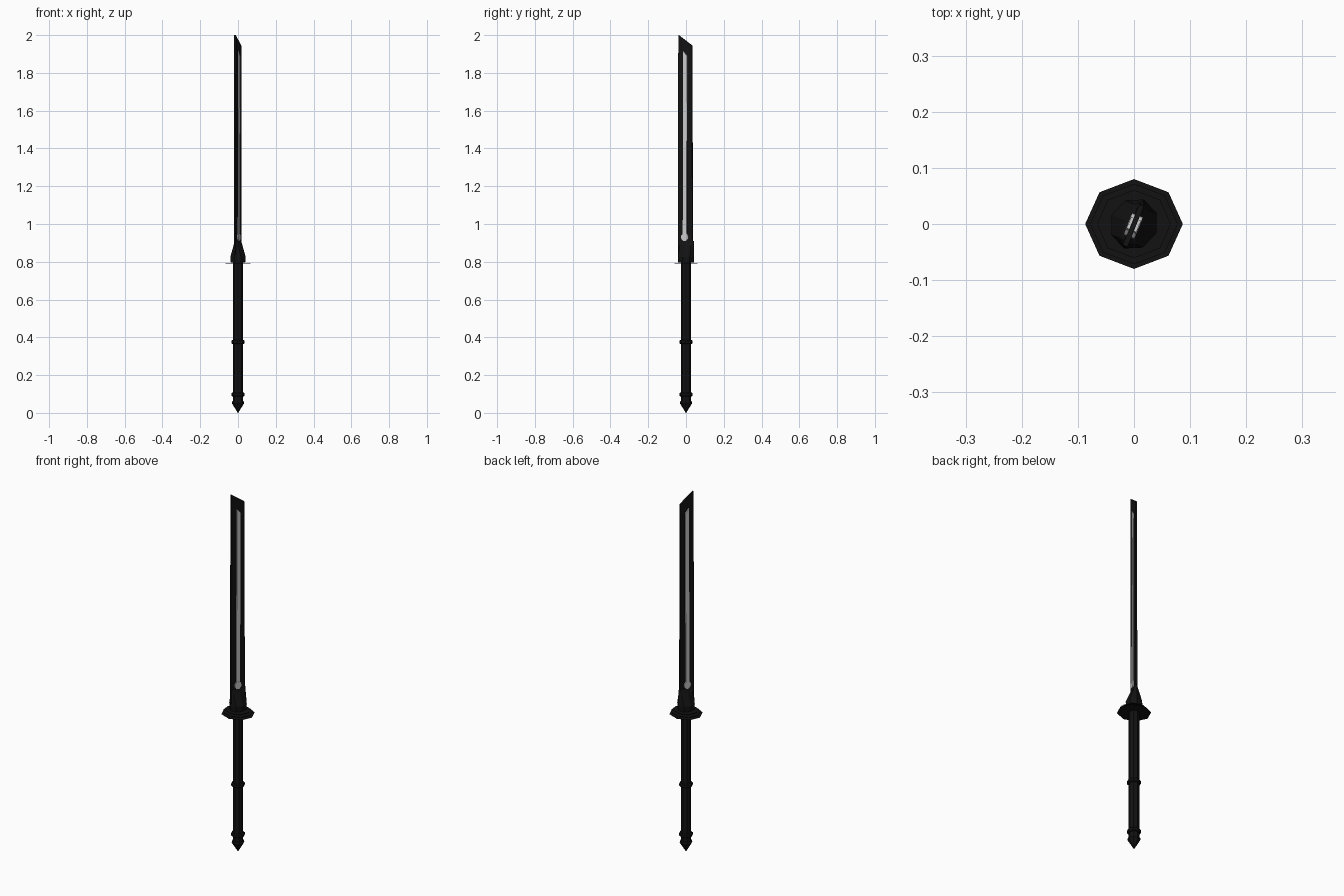
import bpy, bmesh
from math import sin, cos, pi, radians

if "Cube" in bpy.data.objects:
    bpy.data.objects.remove(bpy.data.objects["Cube"])

TWIST = radians(-22)  # blade plane is turned slightly from the y axis


def material(name, color):
    m = bpy.data.materials.new(name)
    m.diffuse_color = color
    m.use_nodes = True
    m.node_tree.nodes["Principled BSDF"].inputs["Base Color"].default_value = m.diffuse_color
    return m


BLACK = material("black", (0.006, 0.006, 0.006, 1))
WHITE = material("white", (0.9, 0.9, 0.9, 1))


def finish(bm, name, mat, turn=0.0):
    bmesh.ops.recalc_face_normals(bm, faces=bm.faces)
    mesh = bpy.data.meshes.new(name)
    bm.to_mesh(mesh)
    bm.free()
    mesh.materials.append(mat)
    ob = bpy.data.objects.new(name, mesh)
    ob.rotation_euler.z = turn
    bpy.context.collection.objects.link(ob)
    return ob


def loft(name, sections, mat=BLACK, n=8, turn=0.0, phase=0.0):
    """Skin n-sided rings given as (z, x radius, y radius)."""
    bm = bmesh.new()
    rings = [[bm.verts.new((rx * cos(phase + 2 * pi * i / n),
                            ry * sin(phase + 2 * pi * i / n), z))
              for i in range(n)] for z, rx, ry in sections]
    for a, b in zip(rings, rings[1:]):
        for i in range(n):
            j = (i + 1) % n
            bm.faces.new((a[i], a[j], b[j], b[i]))
    bm.faces.new(rings[0])
    bm.faces.new(rings[-1])
    return finish(bm, name, mat, turn)


def plate(name, outline, thick, mat):
    """Extrude a (y, z) outline symmetrically along local x."""
    bm = bmesh.new()
    a = [bm.verts.new((-thick / 2, y, z)) for y, z in outline]
    b = [bm.verts.new((thick / 2, y, z)) for y, z in outline]
    n = len(a)
    for i in range(n):
        j = (i + 1) % n
        bm.faces.new((a[i], a[j], b[j], b[i]))
    bm.faces.new(a)
    bm.faces.new(b)
    return finish(bm, name, mat, TWIST)


# Handle with its two bands and pointed pommel
loft("handle", [(0.05, 0.026, 0.026), (0.80, 0.026, 0.026)])
for name, z in (("middle_band", 0.375), ("lower_band", 0.097)):
    loft(name, [(z - 0.010, 0.031, 0.031), (z - 0.006, 0.035, 0.035),
                (z + 0.006, 0.035, 0.035), (z + 0.010, 0.031, 0.031)])
loft("pommel", [(0, 0.001, 0.001), (0.052, 0.033, 0.033), (0.062, 0.030, 0.030)])

# Guard: stacked thin octagonal plates
for i, (z, r) in enumerate(((0.770, 0.087), (0.780, 0.078), (0.790, 0.066))):
    loft(f"guard_plate_{i + 1}", [(z - 0.001, r, r * 0.92), (z + 0.001, r, r * 0.92)])

# Collar tapering into the blade
loft("collar", [(0.795, 0.040, 0.045), (0.825, 0.043, 0.047),
                (0.885, 0.018, 0.046), (0.91, 0.007, 0.045)],
     turn=TWIST)

# Single-edged blade with slanted tip
plate("blade", [(-0.045, 0.83), (0.039, 0.83), (0.039, 0.94), (0.037, 1.35),
                (0.035, 1.945), (-0.042, 2.0), (-0.045, 1.35)], 0.009, BLACK)

# Pale inlay strip and round stud, proud of both faces
plate("inlay_strip", [(-0.015, 0.93), (0.006, 0.93), (0.010, 1.89), (-0.012, 1.915)],
      0.019, WHITE)
plate("inlay_stud", [(-0.004 + 0.021 * cos(2 * pi * i / 12),
                      0.93 + 0.021 * sin(2 * pi * i / 12)) for i in range(12)],
      0.021, WHITE)
